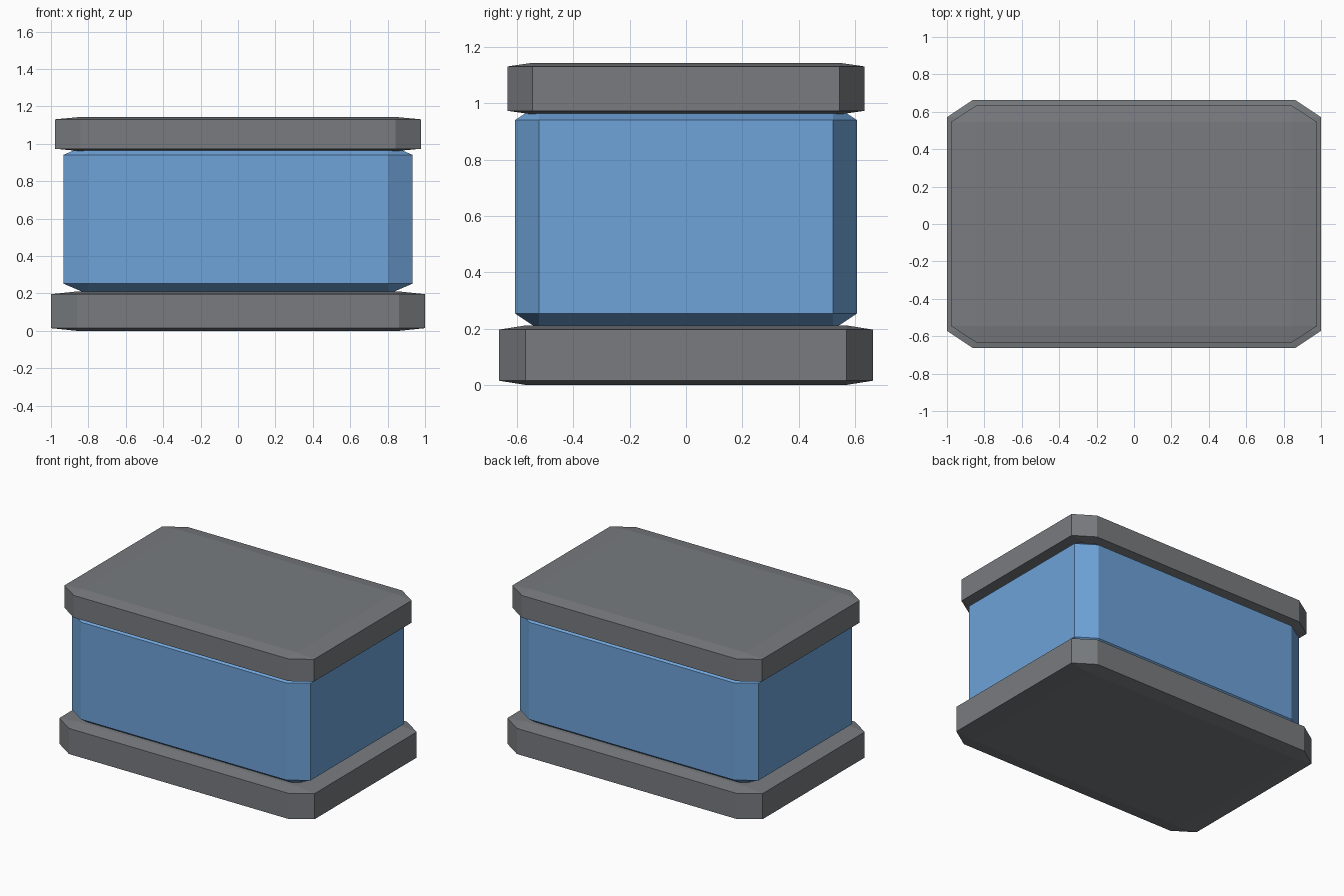
import bpy
import bmesh
from mathutils import Matrix

default = bpy.data.objects.get("Cube")
if default:
    bpy.data.objects.remove(default, do_unlink=True)


def make_material(name, rgb):
    mat = bpy.data.materials.new(name)
    mat.use_nodes = True
    color = (*rgb, 1)
    mat.diffuse_color = color
    mat.node_tree.nodes["Principled BSDF"].inputs["Base Color"].default_value = color
    return mat


def chamfered_box(name, half_x, half_y, bottom, top, mat):
    """Bevelled unit box stretched to size, so the chamfers follow its proportions."""
    bm = bmesh.new()
    bmesh.ops.create_cube(bm, size=2)
    bmesh.ops.bevel(bm, geom=bm.edges[:], offset=0.14, offset_type='OFFSET',
                    segments=1, profile=0.5, affect='EDGES')
    half_z = (top - bottom) / 2
    bm.transform(Matrix.Translation((0, 0, bottom + half_z))
                 @ Matrix.Diagonal((half_x, half_y, half_z, 1)))
    bmesh.ops.recalc_face_normals(bm, faces=bm.faces[:])
    mesh = bpy.data.meshes.new(name)
    bm.to_mesh(mesh)
    bm.free()
    mesh.materials.append(mat)
    obj = bpy.data.objects.new(name, mesh)
    bpy.context.scene.collection.objects.link(obj)
    return obj


grey = make_material("slate grey", (0.188, 0.198, 0.212))
blue = make_material("sky blue", (0.156, 0.366, 0.694))

# Base slab, blue body sunk slightly into both slabs, and lid
chamfered_box("base_slab", 1.0, 0.664, 0.0, 0.211, grey)
chamfered_box("body", 0.934, 0.607, 0.197, 0.997, blue)
chamfered_box("lid_slab", 0.978, 0.635, 0.961, 1.144, grey)
